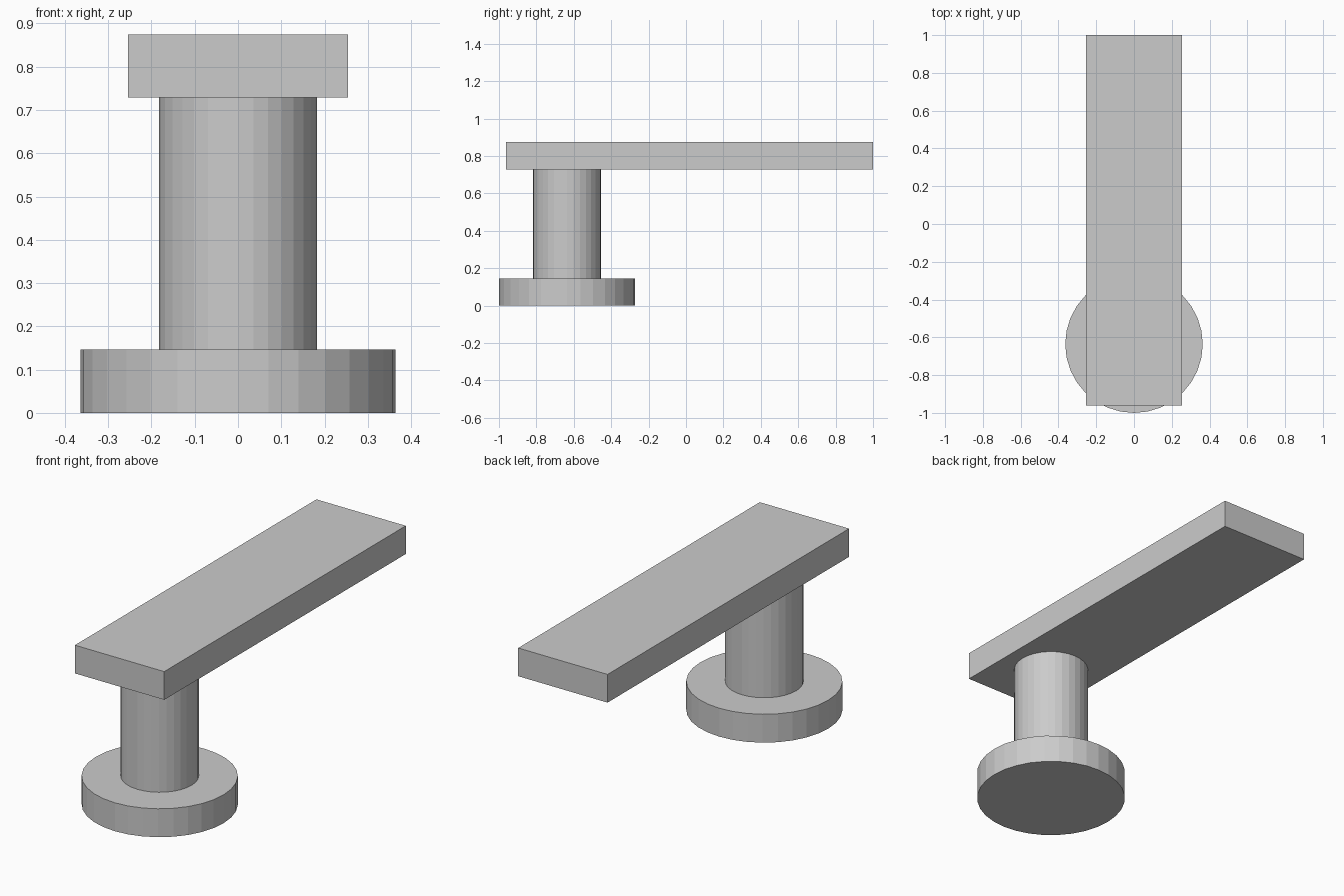
import bpy

if "Cube" in bpy.data.objects:
    bpy.data.objects.remove(bpy.data.objects["Cube"])

POST_Y = -0.636  # shared axis of base and column


def cylinder(name, radius, z0, z1):
    bpy.ops.mesh.primitive_cylinder_add(vertices=32, radius=radius, depth=z1 - z0,
                                        location=(0, POST_Y, (z0 + z1) / 2))
    bpy.context.object.name = name


def box(name, lo, hi):
    bpy.ops.mesh.primitive_cube_add(size=1, location=[(a + b) / 2 for a, b in zip(lo, hi)])
    ob = bpy.context.object
    ob.name = name
    ob.scale = [b - a for a, b in zip(lo, hi)]
    bpy.ops.object.transform_apply(location=False, rotation=False, scale=True)


# Round foot, upright column and the long overhanging slab
cylinder("base_disc", 0.364, 0.0, 0.146)
cylinder("column", 0.182, 0.146, 0.729)
box("top_slab", (-0.254, -0.962, 0.729), (0.254, 1.0, 0.874))
